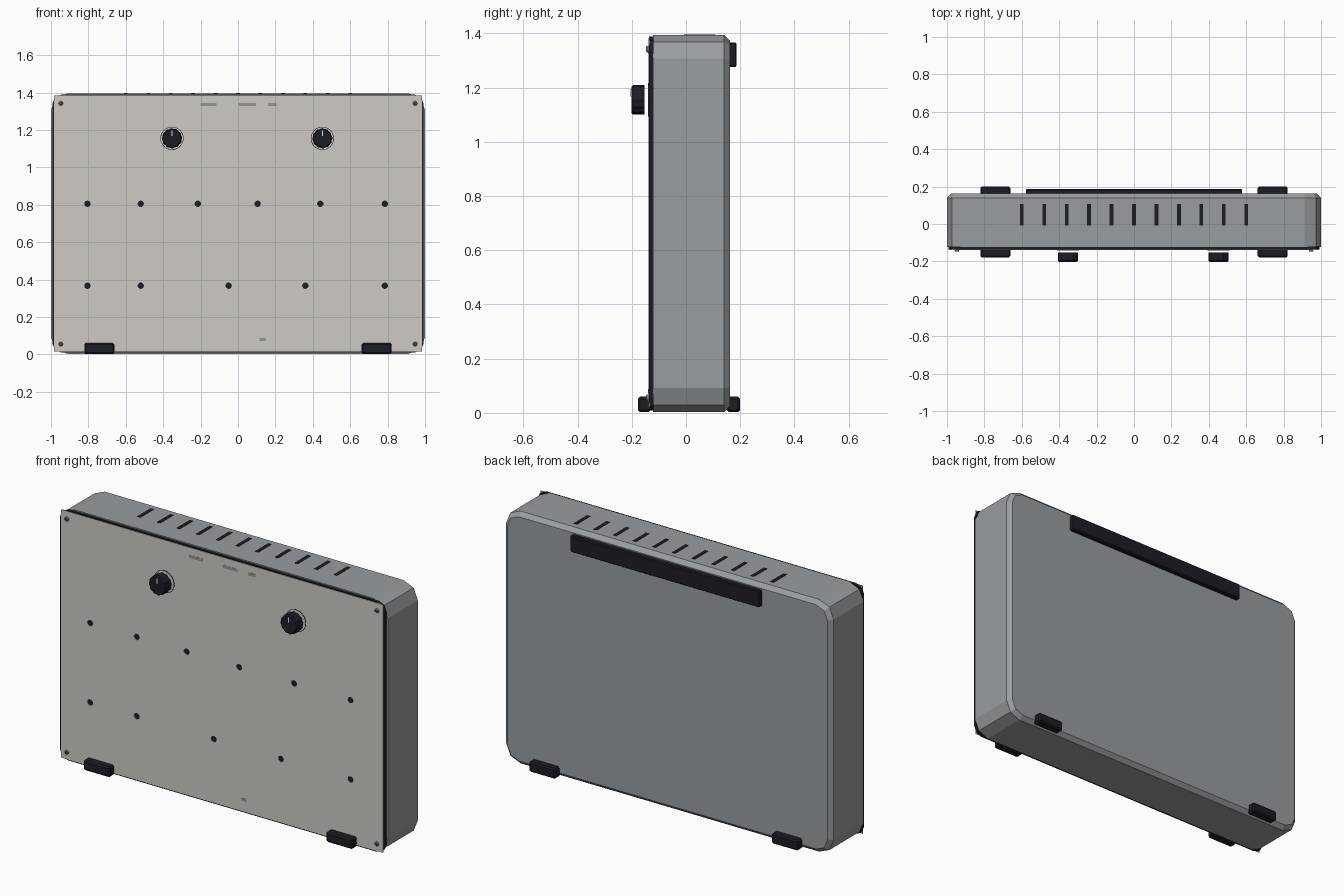
import bpy, bmesh, math
from mathutils import Matrix, Vector

cube = bpy.data.objects.get("Cube")
if cube:
    bpy.data.objects.remove(cube, do_unlink=True)


def material(name, rgb):
    m = bpy.data.materials.new(name)
    m.use_nodes = True
    m.diffuse_color = (*rgb, 1)
    m.node_tree.nodes["Principled BSDF"].inputs["Base Color"].default_value = (*rgb, 1)
    return m


GREY = material("case grey", (0.32, 0.34, 0.355))
PANEL = material("panel warm white", (0.62, 0.60, 0.56))
BLACK = material("rubber black", (0.012, 0.012, 0.018))
METAL = material("screw metal", (0.30, 0.30, 0.30))
WHITE = material("pointer white", (0.85, 0.85, 0.85))


def finish(bm, name, mat):
    bmesh.ops.recalc_face_normals(bm, faces=bm.faces)
    mesh = bpy.data.meshes.new(name)
    bm.to_mesh(mesh)
    bm.free()
    mesh.materials.append(mat)
    ob = bpy.data.objects.new(name, mesh)
    bpy.context.collection.objects.link(ob)
    return ob


def box(name, mat, x, y, z, corner=0, segments=2, back=0, bevel=0):
    """Box from (low, high) ranges, with optional round corners, back chamfer or full bevel."""
    bm = bmesh.new()
    bmesh.ops.create_cube(bm, size=1)
    for v in bm.verts:
        v.co = Vector([r[0] + (c + 0.5) * (r[1] - r[0]) for r, c in zip((x, y, z), v.co)])
    if corner:
        edges = [e for e in bm.edges if abs(e.verts[0].co.y - e.verts[1].co.y) > 1e-4]
        bmesh.ops.bevel(bm, geom=edges, offset=corner, segments=segments, profile=0.5, affect='EDGES')
    if back:
        edges = [e for e in bm.edges if all(v.co.y > y[1] - 1e-4 for v in e.verts)]
        bmesh.ops.bevel(bm, geom=edges, offset=back, segments=1, affect='EDGES')
    if bevel:
        bmesh.ops.bevel(bm, geom=bm.edges[:], offset=bevel, segments=1, affect='EDGES')
    return finish(bm, name, mat)


def disc(name, mat, x, z, y, radius, sides=24, flute=0, bevel=0):
    """Cylinder along y; flute pulls every other pair of sides inward."""
    bm = bmesh.new()
    bmesh.ops.create_cone(bm, cap_ends=True, segments=sides, radius1=radius, radius2=radius,
                          depth=y[1] - y[0])
    if flute:
        for v in bm.verts:
            step = round(math.atan2(v.co.y, v.co.x) / math.tau * sides) % sides
            if step % 4 > 1:
                v.co.xy *= 1 - flute
    if bevel:
        rim = [e for e in bm.edges if all(v.co.z > 0 for v in e.verts)]
        bmesh.ops.bevel(bm, geom=rim, offset=bevel, segments=1, affect='EDGES')
    bm.transform(Matrix.Translation((x, sum(y) / 2, z)) @ Matrix.Rotation(math.pi / 2, 4, 'X'))
    return finish(bm, name, mat)


# Case, dark gasket and front panel
FRONT = -0.139
box("case", GREY, (-1, 1), (-0.122, 0.162), (0.003, 1.395), corner=0.088, back=0.022)
box("gasket", BLACK, (-0.993, 0.993), (-0.136, -0.12), (0.009, 1.389), corner=0.05)
panel = box("front_panel", PANEL, (-0.983, 0.983), (FRONT, -0.135), (0.015, 1.384))

# Socket holes through the panel
rows = {0.805: (-0.805, -0.52, -0.215, 0.105, 0.44, 0.785),
        0.367: (-0.805, -0.52, -0.05, 0.36, 0.785)}
cutters = bpy.data.collections.new("hole_cutters")
bpy.context.scene.collection.children.link(cutters)
for z, xs in rows.items():
    for x in xs:
        cutter = disc("hole_cutter", PANEL, x, z, (-0.16, -0.13), 0.017, 16)
        bpy.context.collection.objects.unlink(cutter)
        cutters.objects.link(cutter)
        cutter.hide_render = True
        cutter.hide_viewport = True
        disc("socket", BLACK, x, z, (-0.136, -0.1365 + 0.002), 0.016, 16)
cut = panel.modifiers.new("holes", 'BOOLEAN')
cut.operand_type = 'COLLECTION'
cut.collection = cutters
cut.solver = 'EXACT'

# Apply the cut, then remove the cutters
bpy.context.view_layer.update()
graph = bpy.context.evaluated_depsgraph_get()
cut_mesh = bpy.data.meshes.new_from_object(panel.evaluated_get(graph))
panel.modifiers.clear()
panel.data = cut_mesh
cut_mesh.materials.clear()
cut_mesh.materials.append(PANEL)
for p in cut_mesh.polygons:
    p.material_index = 0
for ob in list(cutters.objects):
    bpy.data.objects.remove(ob, do_unlink=True)
bpy.data.collections.remove(cutters)

# Knobs with seat rings and pointers
for x in (-0.353, 0.451):
    disc("knob_ring_edge", BLACK, x, 1.155, (FRONT - 0.001, FRONT), 0.062, 32)
    disc("knob_ring", PANEL, x, 1.155, (FRONT - 0.002, FRONT), 0.059, 32)
    disc("knob", BLACK, x, 1.155, (-0.202, -0.153), 0.054, 48, flute=0.05, bevel=0.006)
    box("knob_pointer", WHITE, (x - 0.003, x + 0.003), (-0.204, -0.2), (1.168, 1.196))

# Corner screws with cross slots
for x in (-0.947, 0.947):
    for z in (0.055, 1.342):
        disc("screw", METAL, x, z, (-0.147, FRONT), 0.012, 16, bevel=0.003)
        for w, h in ((0.008, 0.002), (0.002, 0.008)):
            box("screw_slot", BLACK, (x - w, x + w), (-0.1478, -0.146), (z - h, z + h))

# Small printed marks on the panel
for x0, x1, z in ((-0.2, -0.115, 1.335), (0.005, 0.095, 1.335), (0.16, 0.205, 1.335),
                  (0.115, 0.15, 0.08)):
    box("panel_mark", METAL, (x0, x1), (FRONT - 0.001, FRONT), (z - 0.008, z + 0.008))

# Feet at front and back
for x0 in (-0.822, 0.66):
    for side, y in (("front", (-0.178, -0.13)), ("back", (0.15, 0.2))):
        box(side + "_foot", BLACK, (x0, x0 + 0.162), y, (0.003, 0.06), bevel=0.008)

# Rear rail and top vents
box("rear_rail", BLACK, (-0.578, 0.578), (0.155, 0.187), (1.277, 1.367), bevel=0.005)
for i in range(-5, 6):
    x = i * 0.12
    box("vent_slot", BLACK, (x - 0.01, x + 0.01), (-0.008, 0.108), (1.39, 1.397))
